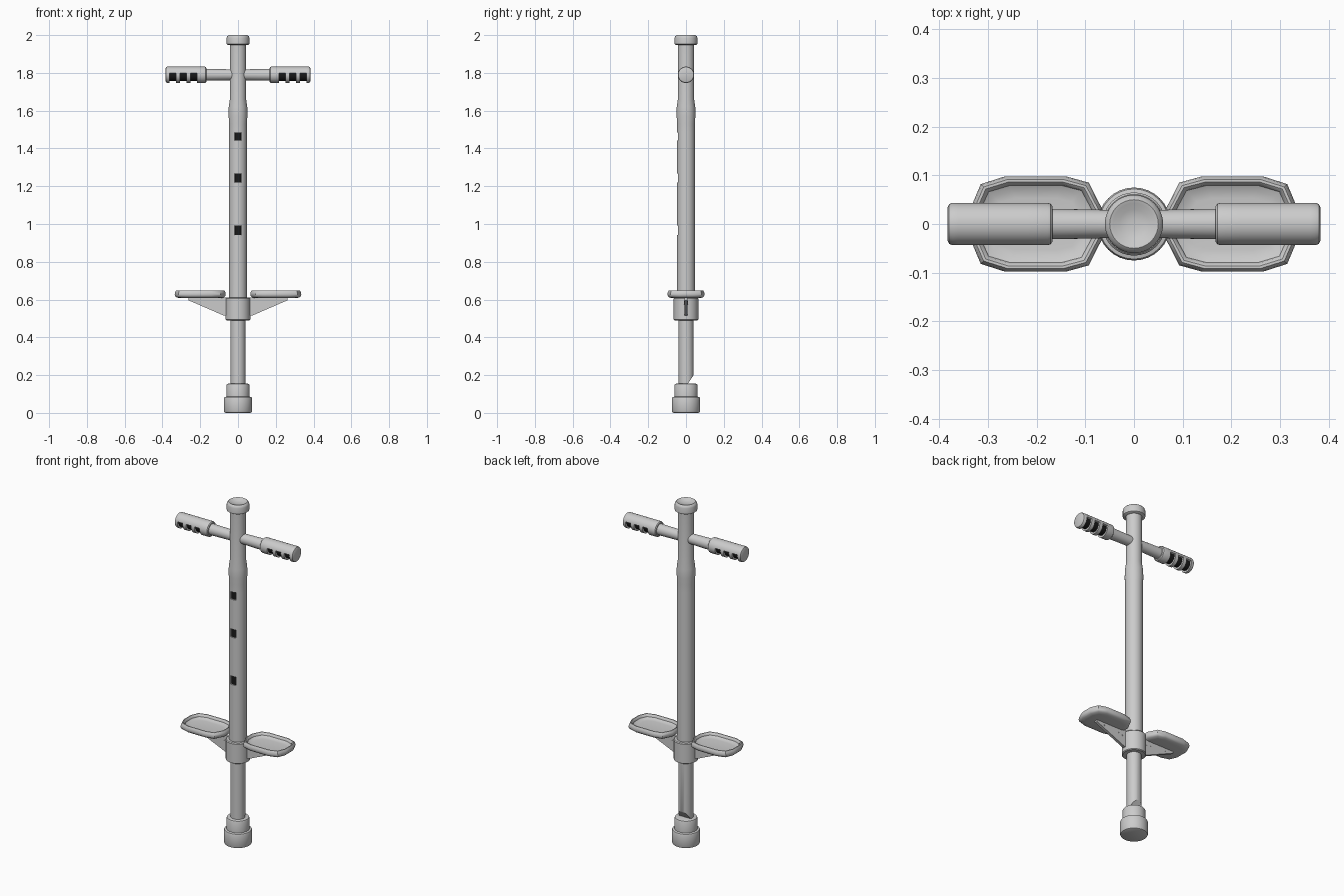
import bpy, bmesh, math
from mathutils import Vector

if "Cube" in bpy.data.objects:
    bpy.data.objects.remove(bpy.data.objects["Cube"])

SEG = 32
black = bpy.data.materials.new("black")
black.diffuse_color = (0.01, 0.01, 0.01, 1)
black.use_nodes = True
black.node_tree.nodes["Principled BSDF"].inputs["Base Color"].default_value = black.diffuse_color
grey = bpy.data.materials.new("grey")
grey.diffuse_color = (0.8, 0.8, 0.8, 1)
grey.use_nodes = True
grey.node_tree.nodes["Principled BSDF"].inputs["Base Color"].default_value = grey.diffuse_color


def finish(bm, name, angle=35):
    bmesh.ops.remove_doubles(bm, verts=bm.verts, dist=1e-5)
    bmesh.ops.recalc_face_normals(bm, faces=bm.faces)
    me = bpy.data.meshes.new(name)
    bm.to_mesh(me)
    bm.free()
    me.shade_smooth()
    me.set_sharp_from_angle(angle=math.radians(angle))
    ob = bpy.data.objects.new(name, me)
    bpy.context.collection.objects.link(ob)
    return ob


def skin(bm, rings):
    """Bridge equal closed rings of verts and cap both ends."""
    n = len(rings[0])
    faces = []
    for a, b in zip(rings, rings[1:]):
        for i in range(n):
            j = (i + 1) % n
            faces.append(bm.faces.new((a[i], a[j], b[j], b[i])))
    bm.faces.new(rings[0])
    bm.faces.new(rings[-1])
    return faces


def lathe(name, stations, along_x=False, half=0, depth=0.0, cut=None):
    """Stations are (position, radius[, notched]); a notch spans `half` segments
    each side of the front (or the underside when along_x)."""
    angles = []
    for k in range(SEG):
        a, rel = math.pi / 2 + k * math.tau / SEG, k - SEG // 2
        if half and abs(rel) == half:
            flags = (0, 1) if rel < 0 else (1, 0)
        else:
            flags = (1,) if abs(rel) < half else (0,)
        angles += [(a, f) for f in flags]
    bm = bmesh.new()
    rings, notched = [], set()
    for st in stations:
        on = len(st) > 2 and st[2]
        ring = []
        for a, f in angles:
            r = st[1] - (depth if on and f else 0)
            x, y, z = r * math.cos(a), r * math.sin(a), st[0]
            v = bm.verts.new((z, x, y) if along_x else (x, y, z))
            if on and f:
                notched.add(v)
            ring.append(v)
        rings.append(ring)
    for f in skin(bm, rings):
        if all(v in notched for v in f.verts):
            f.material_index = 1
    if cut:
        bmesh.ops.remove_doubles(bm, verts=bm.verts, dist=1e-5)
        res = bmesh.ops.bisect_plane(bm, geom=bm.verts[:] + bm.edges[:] + bm.faces[:],
                                     plane_co=cut[0], plane_no=cut[1], clear_outer=True)
        edges = [e for e in res["geom_cut"] if isinstance(e, bmesh.types.BMEdge)]
        bmesh.ops.edgenet_fill(bm, edges=edges)
    ob = finish(bm, name)
    if half:
        ob.data.materials.append(grey)
        ob.data.materials.append(black)
    return ob


def notch(c, w, r):
    return [(c - w / 2, r), (c - w / 2, r, 1), (c + w / 2, r, 1), (c + w / 2, r)]


# rubber foot
lathe("foot", [(0, 0.066), (0.003, 0.072), (0.01, 0.075), (0.075, 0.075), (0.083, 0.072),
               (0.086, 0.061), (0.147, 0.061), (0.153, 0.058), (0.155, 0.052)])
# sliding lower shaft with a slanted cut at the back of its base
lathe("lower_shaft", [(0.12, 0.039), (0.52, 0.039)],
      cut=(Vector((0, 0.01, 0.155)), Vector((0, 0.045, -0.03))))
# collar carrying the pedals
lathe("collar", [(0.49, 0.06), (0.494, 0.065), (0.606, 0.065), (0.611, 0.061)])
# main tube with three square windows in front
lathe("main_tube", [(0.6, 0.047)] + notch(0.967, 0.05, 0.047) + notch(1.243, 0.048, 0.047)
      + notch(1.463, 0.044, 0.047)
      + [(1.53, 0.047), (1.57, 0.0495), (1.62, 0.049), (1.66, 0.043), (1.96, 0.043)],
      half=2, depth=0.007)
# dished top cap
lathe("top_cap", [(1.948, 0.054), (1.952, 0.06), (1.985, 0.06), (1.994, 0.057), (2.0, 0.05),
                  (1.998, 0.043), (1.991, 0.03), (1.988, 0.012)])

# handlebar and grips with finger grooves underneath
BAR_Z = 1.79
bar = lathe("handlebar", [(-0.2, 0.032), (-0.05, 0.029), (0.05, 0.029), (0.2, 0.032)], along_x=True)
bar.location.z = BAR_Z
for side, s in (("left", -1), ("right", 1)):
    st = [(0.168, 0.037), (0.172, 0.042), (0.178, 0.0435)]
    for c in (0.235, 0.29, 0.345):
        st += notch(c, 0.034, 0.0435)
    st += [(0.373, 0.0435), (0.38, 0.041), (0.383, 0.035)]
    grip = lathe(side + "_grip", [(p[0] * s, *p[1:]) for p in st], along_x=True, half=9, depth=0.011)
    grip.location.z = BAR_Z

# pedals: stacked outlines forming a rounded tray
OUTLINE = [(0.135, 0.035), (0.115, 0.082), (0.065, 0.098),
           (-0.06, 0.098), (-0.107, 0.085), (-0.135, 0.03)]
OUTLINE += [(x, -y) for x, y in reversed(OUTLINE)]
TRAY = [(0.03, 0.607), (0.01, 0.611), (0.002, 0.618), (0, 0.628), (0.002, 0.64), (0.007, 0.648),
        (0.012, 0.648), (0.017, 0.643), (0.019, 0.634), (0.03, 0.628), (0.045, 0.626)]
for side, s in (("left", -1), ("right", 1)):
    bm = bmesh.new()
    skin(bm, [[bm.verts.new((s * (0.2 + x * (1 - d / 0.135)), y * (1 - d / 0.098), z))
               for x, y in OUTLINE] for d, z in TRAY])
    finish(bm, side + "_pedal", 40)

    # triangular support plate under the pedal
    bm = bmesh.new()
    tri = [(0.05, 0.515), (0.075, 0.515), (0.262, 0.596), (0.262, 0.612), (0.05, 0.612)]
    skin(bm, [[bm.verts.new((s * x, y, z)) for x, z in tri] for y in (-0.008, 0.008)])
    finish(bm, side + "_bracket")

    # small rivets on the plate
    for i, (x, z) in enumerate(((0.085, 0.578), (0.11, 0.585), (0.21, 0.592))):
        bm = bmesh.new()
        skin(bm, [[bm.verts.new((s * x + 0.004 * math.cos(k * math.pi / 4), y,
                                 z + 0.004 * math.sin(k * math.pi / 4))) for k in range(8)]
                  for y in (-0.01, 0.01)])
        finish(bm, f"{side}_rivet_{i + 1}")
